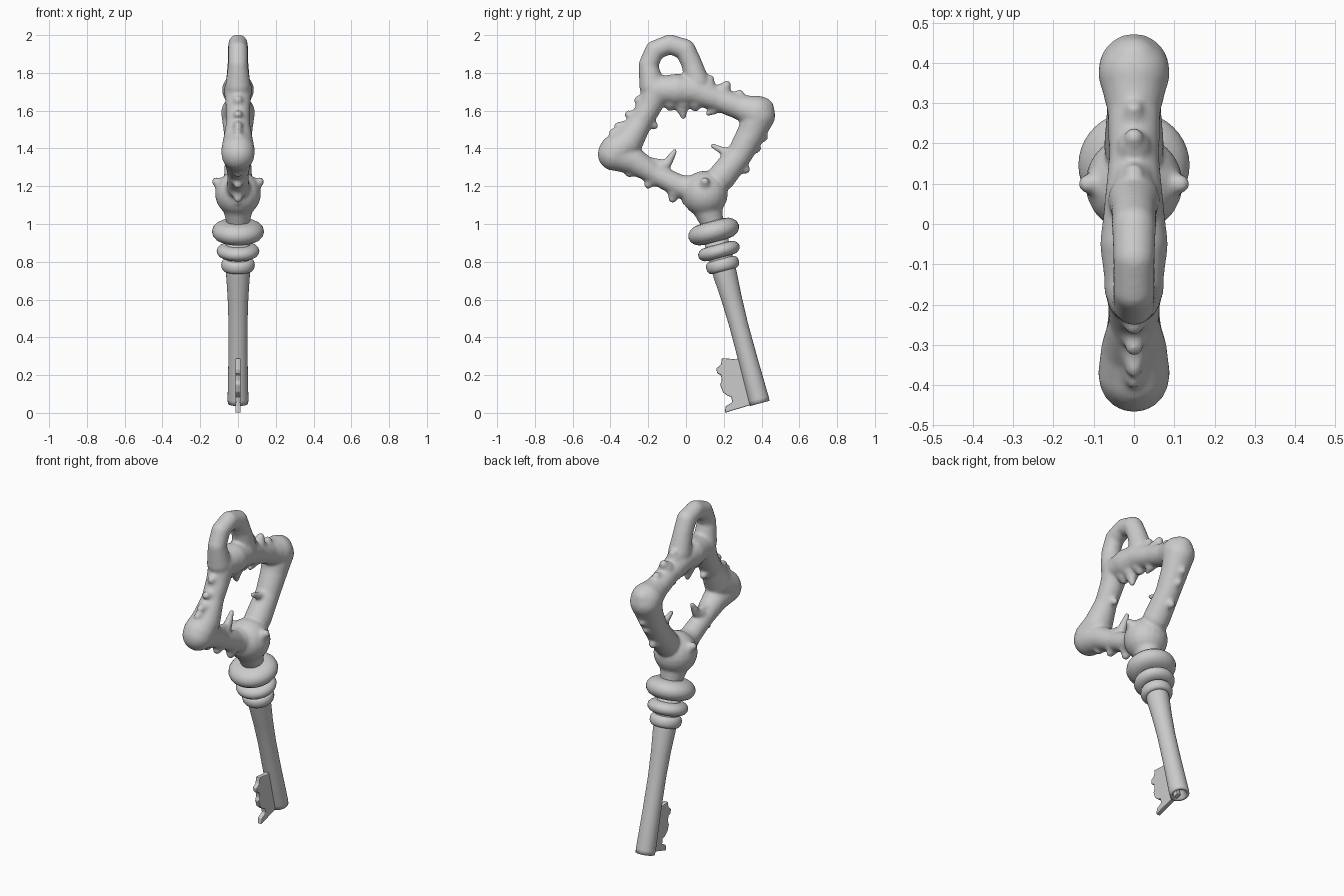
import bpy, bmesh, math
from mathutils import Vector, Matrix

if "Cube" in bpy.data.objects:
    bpy.data.objects.remove(bpy.data.objects["Cube"])

TILT = math.radians(15)                      # the whole key leans in the y-z plane
BASE = Vector((0, 0.2, 0.76))                # point on the key axis, top of the shaft
LEAN = Matrix.Translation(BASE) @ Matrix.Rotation(TILT, 4, 'X')


def make_object(name, bm, smooth=True):
    bmesh.ops.recalc_face_normals(bm, faces=bm.faces[:])
    me = bpy.data.meshes.new(name)
    bm.to_mesh(me)
    bm.free()
    for p in me.polygons:
        p.use_smooth = smooth
    ob = bpy.data.objects.new(name, me)
    bpy.context.collection.objects.link(ob)
    return ob


def blob(bm, c, r, scale=(1, 1, 1)):
    m = Matrix.Translation(c) @ Matrix.Diagonal((*scale, 1))
    bmesh.ops.create_uvsphere(bm, u_segments=20, v_segments=12, radius=r, matrix=m)


def limb(bm, pts):
    """Chain of tapered rods through (x, y, z, radius) points, with round joints."""
    for p in pts:
        blob(bm, Vector(p[:3]), p[3])
    for a, b in zip(pts, pts[1:]):
        va, vb = Vector(a[:3]), Vector(b[:3])
        d = vb - va
        m = Matrix.Translation((va + vb) / 2) @ d.to_track_quat('Z', 'Y').to_matrix().to_4x4()
        bmesh.ops.create_cone(bm, cap_ends=True, segments=20, radius1=a[3],
                              radius2=b[3], depth=d.length, matrix=m)


def flat_limb(bm, pts):
    limb(bm, [(0, *p) for p in pts])


def lathe(name, profile, seg=40):
    """Revolve (radius, height) points about the leaning key axis."""
    bm = bmesh.new()
    vs = [bm.verts.new((r, 0, t)) for r, t in profile]
    es = [bm.edges.new(e) for e in zip(vs, vs[1:])]
    bmesh.ops.spin(bm, geom=vs + es, cent=(0, 0, 0), axis=(0, 0, 1),
                   angle=2 * math.pi, steps=seg)
    bmesh.ops.remove_doubles(bm, verts=bm.verts[:], dist=0.0005)
    bm.transform(LEAN)
    return make_object(name, bm)


# bow: four knotted bars, a hanging loop and the ball, blended into one skin
bow = bmesh.new()
flat_limb(bow, [(-.37, 1.385, .09), (-.31, 1.43, .082), (-.24, 1.54, .062),
                (-.19, 1.63, .066), (-.155, 1.71, .075)])
flat_limb(bow, [(-.155, 1.71, .072), (-.05, 1.71, .085), (.04, 1.705, .075),
                (.17, 1.66, .062), (.28, 1.62, .066), (.375, 1.59, .09)])
flat_limb(bow, [(.385, 1.575, .088), (.345, 1.48, .075), (.285, 1.37, .068), (.19, 1.25, .075)])
flat_limb(bow, [(-.38, 1.37, .088), (-.28, 1.335, .072), (-.165, 1.265, .055), (-.03, 1.2, .06),
                (.06, 1.18, .08)])
flat_limb(bow, [(.37, 1.6, .08), (.4, 1.605, .068)])
flat_limb(bow, [(-.18, 1.73, .068), (-.2, 1.84, .052), (-.165, 1.92, .052), (-.085, 1.952, .052),
                (-.005, 1.925, .055), (.03, 1.85, .055), (.06, 1.75, .065)])

# ball, its side knobs and the neck below
blob(bow, Vector((0, .1, 1.16)), .122)
for s in (-1, 1):
    limb(bow, [(s * .07, .1, 1.19, .05), (s * .115, .1, 1.225, .024)])
flat_limb(bow, [(.11, 1.1, .085), (.14, 1.0, .06)])

# outer knots along the bars: y, z, radius
knots = [(-.25, 1.655, .035), (-.305, 1.58, .03), (-.36, 1.52, .028), (-.39, 1.485, .026),
         (.125, 1.765, .035), (.215, 1.735, .033), (.285, 1.69, .03), (-.3, 1.27, .032),
         (-.2, 1.21, .032), (-.07, 1.135, .032), (.0, 1.12, .03), (.375, 1.4, .032),
         (.315, 1.29, .034), (.41, 1.46, .034), (-.4, 1.31, .035)]
for y, z, r in knots:
    inward = (Vector((.0, y, z)) - Vector((0, .02, 1.46))) * .88 + Vector((0, .02, 1.46))
    limb(bow, [(0, inward.y, inward.z, r * 1.3), (0, y, z, r * .75)])

# inner thorns: root, middle and tip
thorns = [[(-.02, 1.65, .05), (-.02, 1.61, .032), (-.015, 1.57, .017)],
          [(.17, 1.63, .04), (.145, 1.6, .024), (.115, 1.585, .014)],
          [(.28, 1.37, .04), (.2, 1.385, .022), (.14, 1.415, .014)],
          [(-.16, 1.28, .045), (-.1, 1.32, .026), (-.06, 1.385, .015)],
          [(-.22, 1.55, .045), (-.165, 1.52, .02)],
          [(-.08, 1.65, .045), (-.085, 1.615, .02)],
          [(.05, 1.65, .045), (.05, 1.615, .022)],
          [(-.22, 1.31, .05), (-.14, 1.33, .018)]]
for th in thorns:
    flat_limb(bow, th)

bow_ob = make_object("bow", bow)
rm = bow_ob.modifiers.new("blend", 'REMESH')
rm.mode = 'VOXEL'
rm.voxel_size = .009
rm.use_smooth_shade = True
sm = bow_ob.modifiers.new("soften", 'SMOOTH')
sm.factor = .5
sm.iterations = 8

# shaft with a hollow end, swelling to the collar
lathe("shaft", [(0, -.69), (.03, -.70), (.038, -.735), (.054, -.735), (.055, -.71), (.051, -.5),
                (.05, -.3), (.055, -.15), (.063, -.03), (.065, .25), (0, .25)])


# three rounded collar rings: name, height, radius, half thickness
for name, t, r, h in (("large_ring", .207, .138, .055), ("middle_ring", .1, .113, .036),
                      ("small_ring", .024, .089, .032)):
    prof = [(.05, t - h)]
    for i in range(9):
        a = -math.pi / 2 + math.pi * i / 8
        prof.append((.068 + (r - .068) * math.cos(a), t + h * math.sin(a)))
    prof.append((.05, t + h))
    lathe(name, prof)

# bit: thin notched plate
outline = [(.31, .29), (.25, .285), (.19, .29), (.185, .255), (.16, .235), (.165, .21), (.185, .2),
           (.19, .17), (.18, .15), (.195, .11), (.22, .09), (.24, .085), (.245, .055),
           (.21, .035), (.205, 0), (.25, .014), (.385, .054)]
bm = bmesh.new()
face = bm.faces.new([bm.verts.new((-.014, y, z)) for y, z in outline])
ext = bmesh.ops.extrude_face_region(bm, geom=[face])
bmesh.ops.translate(bm, vec=(.028, 0, 0),
                    verts=[g for g in ext["geom"] if isinstance(g, bmesh.types.BMVert)])
bit = make_object("bit", bm, smooth=False)
bv = bit.modifiers.new("soft_edges", 'BEVEL')
bv.width = .005
bv.segments = 2
